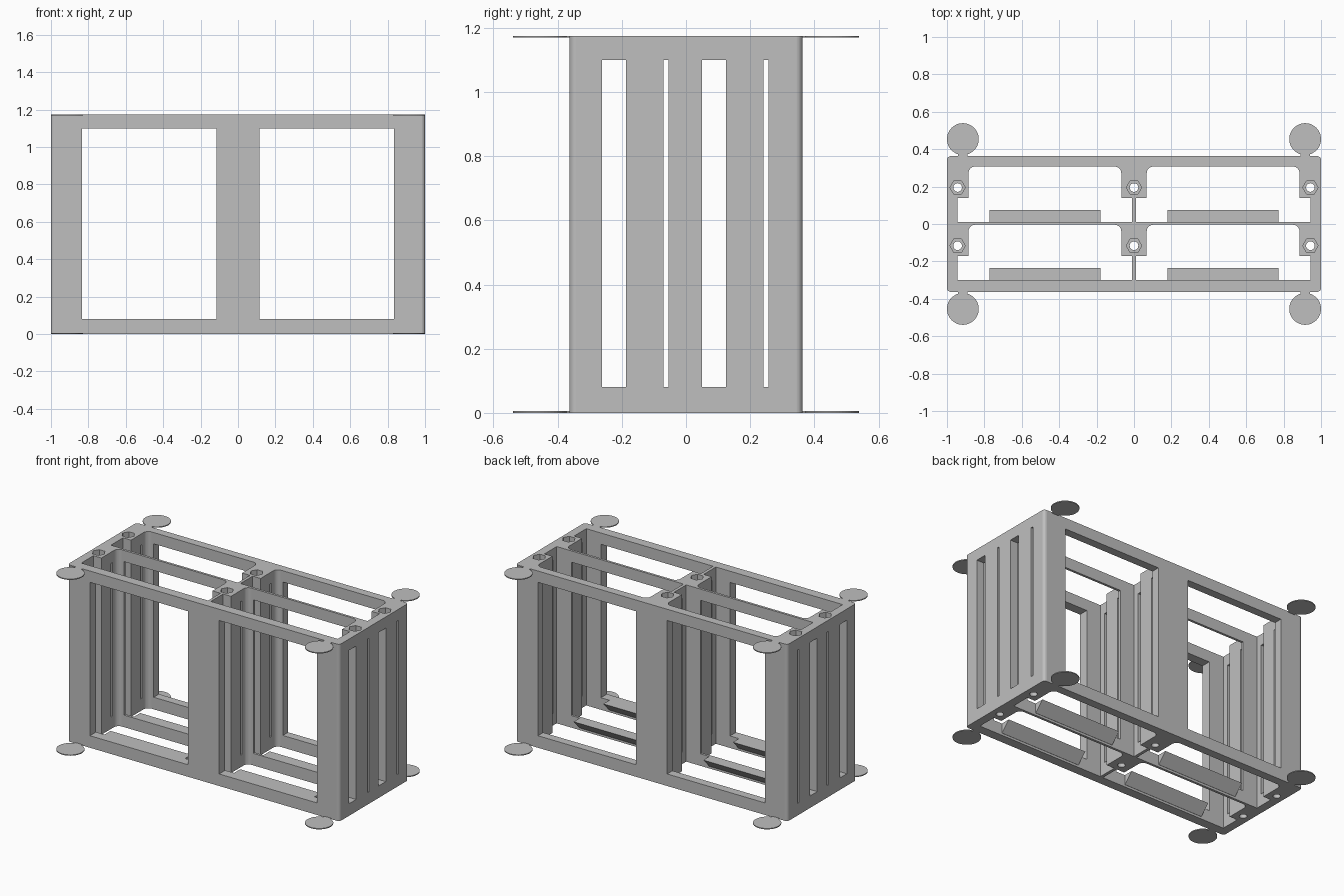
import bpy, bmesh, math
from mathutils import Vector

cube = bpy.data.objects.get("Cube")
if cube:
    bpy.data.objects.remove(cube, do_unlink=True)

H = 1.175            # frame height
HALF_Y = 0.3625      # half depth
PITCH = 0.311        # spacing of the two rows of bays
LOW, HIGH = 0.08, 1.10   # window and slot limits
ROWS = (0, -PITCH)

grey = bpy.data.materials.new("plain grey")
grey.use_nodes = True
grey.diffuse_color = (0.52, 0.52, 0.52, 1)
grey.node_tree.nodes["Principled BSDF"].inputs["Base Color"].default_value = (0.52, 0.52, 0.52, 1)


def rounded(corners, steps=8):
    """Outline from (x, y, radius) right-angle corners."""
    out = []
    for i, (x, y, r) in enumerate(corners):
        p = Vector((x, y))
        if r == 0:
            out.append(p)
            continue
        u = (Vector(corners[i - 1][:2]) - p).normalized()
        v = (Vector(corners[(i + 1) % len(corners)][:2]) - p).normalized()
        c = p + r * (u + v)
        for k in range(steps + 1):
            t = math.pi / 2 * k / steps
            out.append(c - r * (v * math.cos(t) + u * math.sin(t)))
    return out


def rect(x0, x1, y0, y1, r=0):
    return rounded([(x0, y0, r), (x1, y0, r), (x1, y1, r), (x0, y1, r)])


def ngon(x, y, r, n):
    return [Vector((x + r * math.cos(2 * math.pi * k / n),
                    y + r * math.sin(2 * math.pi * k / n))) for k in range(n)]


def prism(name, outline, z0, z1):
    bm = bmesh.new()
    face = bm.faces.new([bm.verts.new((p.x, p.y, z0)) for p in outline])
    ext = bmesh.ops.extrude_face_region(bm, geom=[face])
    top = [g for g in ext["geom"] if isinstance(g, bmesh.types.BMVert)]
    bmesh.ops.translate(bm, verts=top, vec=(0, 0, z1 - z0))
    bmesh.ops.recalc_face_normals(bm, faces=bm.faces)
    mesh = bpy.data.meshes.new(name)
    bm.to_mesh(mesh)
    bm.free()
    mesh.materials.append(grey)
    ob = bpy.data.objects.new(name, mesh)
    bpy.context.collection.objects.link(ob)
    return ob


# Rack frame block with rounded upright edges
frame = prism("rack_frame", rect(-1, 1, -HALF_Y, HALF_Y, 0.02), 0, H)


def cut(outline, z0, z1):
    tool = prism("cutter", outline, z0, z1)
    tool.hide_render = True
    mod = frame.modifiers.new("cut", "BOOLEAN")
    mod.operation = "DIFFERENCE"
    mod.solver = "EXACT"
    mod.object = tool
    bpy.context.view_layer.objects.active = frame
    bpy.ops.object.modifier_apply(modifier=mod.name)
    bpy.data.objects.remove(tool, do_unlink=True)


for s in (-1, 1):
    # Stepped vertical bays, two in each row
    for dy in ROWS:
        cut(rounded([(s * 0.01, 0.012 + dy, 0), (s * 0.943, 0.012 + dy, 0),
                     (s * 0.943, 0.14 + dy, 0), (s * 0.885, 0.14 + dy, 0),
                     (s * 0.885, 0.307 + dy, 0.035), (s * 0.068, 0.307 + dy, 0.035),
                     (s * 0.068, 0.14 + dy, 0), (s * 0.01, 0.14 + dy, 0)]), -0.1, H + 0.1)
    # Large windows from front to back
    cut(rect(*sorted((s * 0.115, s * 0.835)), -1, 1), LOW, HIGH)

for dy in ROWS:
    # Wide and narrow slots from side to side
    for y0, y1 in ((0.05, 0.124), (0.241, 0.257)):
        cut(rect(-2, 2, y0 + dy, y1 + dy), LOW, HIGH)
    # Bolt holes with hexagonal nut recesses
    for x in (-0.943, 0, 0.943):
        cut(ngon(x, 0.195 + dy, 0.023, 32), -0.1, H + 0.1)
        cut(ngon(x, 0.195 + dy, 0.041, 6), H - 0.06, H + 0.1)

for sx, side in ((1, "left"), (-1, "right")):
    # Wedge ledges at the foot of each bay
    for dy, row in zip(ROWS, ("back", "front")):
        y = 0.012 + dy
        ledge = prism(f"{row}_{side}_ledge",
                      rect(*sorted((sx * 0.18, sx * 0.773)), y, y + 0.064), 0.015, LOW)
        for v in ledge.data.vertices:
            if v.co.z < 0.05:
                v.co.y = y + (0.001 if v.co.y > y + 0.03 else 0)
    # Thin round pads on short necks at the corners
    for sy, end in ((1, "back"), (-1, "front")):
        for z, level in ((0, "lower"), (H - 0.006, "upper")):
            prism(f"{level}_{end}_{side}_pad",
                  ngon(sx * 0.915, sy * 0.454, 0.085, 48), z, z + 0.006)
            prism(f"{level}_{end}_{side}_pad_neck",
                  rect(sx * 0.915 - 0.025, sx * 0.915 + 0.025,
                       *sorted((sy * 0.36, sy * 0.39))), z, z + 0.006)
